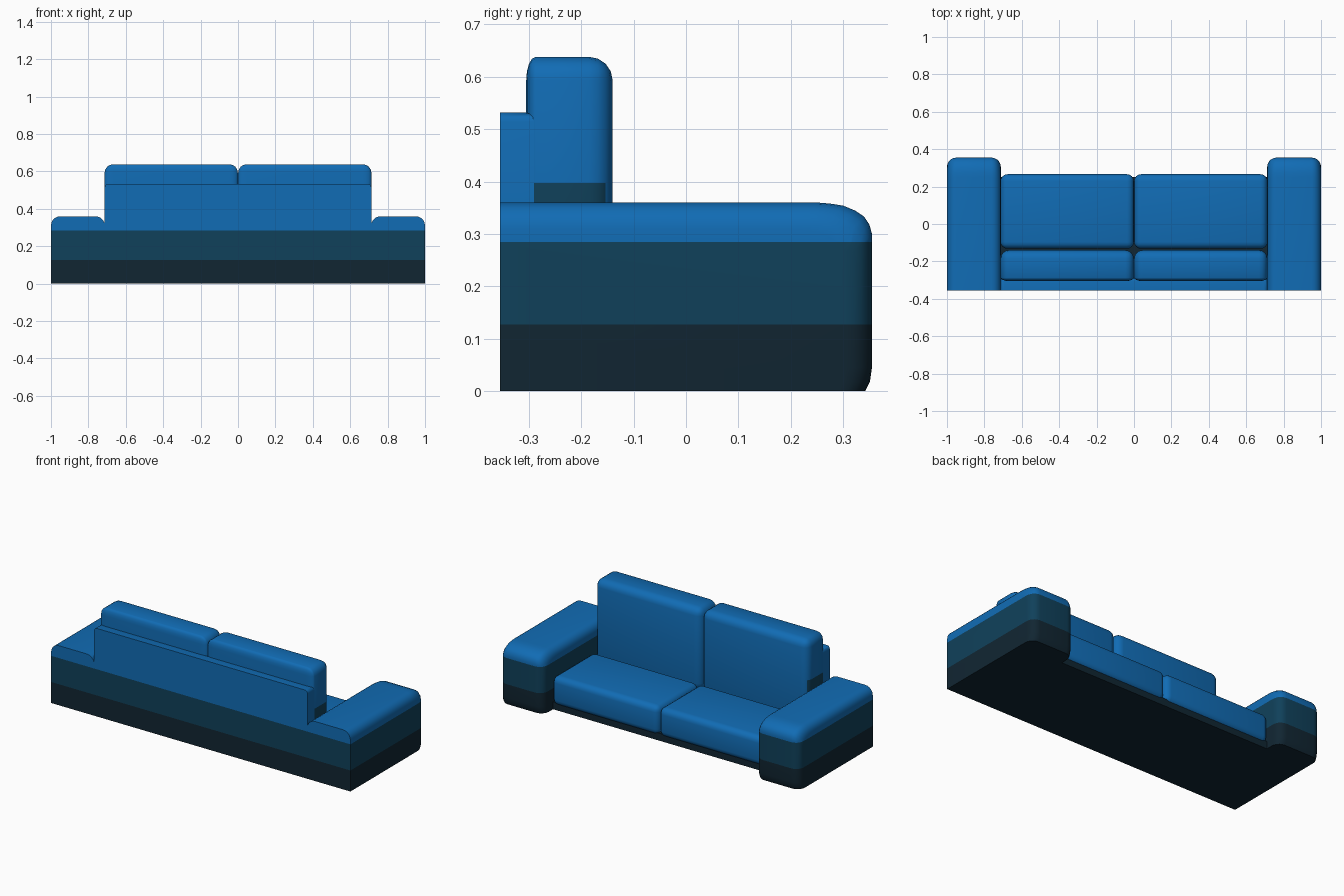
import bpy, bmesh, math
from mathutils import Vector

if "Cube" in bpy.data.objects:
    bpy.data.objects.remove(bpy.data.objects["Cube"])


def material(name, rgb):
    m = bpy.data.materials.new(name)
    m.diffuse_color = (*rgb, 1)
    m.use_nodes = True
    m.node_tree.nodes["Principled BSDF"].inputs["Base Color"].default_value = m.diffuse_color
    return m


BLUE, TEAL, DARK = 0, 1, 2
MATS = [material("blue fabric", (0.0056, 0.15, 0.46)),
        material("dark teal fabric", (0.005, 0.052, 0.103)),
        material("near black base", (0.0055, 0.019, 0.032))]
LOW, HIGH = 0.127, 0.285          # heights of the colour bands


def cut(bm, z):
    bmesh.ops.bisect_plane(bm, geom=bm.verts[:] + bm.edges[:] + bm.faces[:],
                           plane_co=(0, 0, z), plane_no=(0, 0, 1))


def band(f):
    z = f.calc_center_median().z
    return DARK if z < LOW else TEAL if z < HIGH else BLUE


def finish(name, bm, rule):
    bmesh.ops.recalc_face_normals(bm, faces=bm.faces[:])
    bm.normal_update()
    for f in bm.faces:
        f.material_index = rule(f)
        f.smooth = True
    me = bpy.data.meshes.new(name)
    bm.to_mesh(me)
    bm.free()
    for m in MATS:
        me.materials.append(m)
    me.set_sharp_from_angle(angle=math.radians(35))
    ob = bpy.data.objects.new(name, me)
    bpy.context.collection.objects.link(ob)
    return ob


def box(lo, hi):
    bm = bmesh.new()
    bmesh.ops.create_cube(bm, size=1)
    lo, hi = Vector(lo), Vector(hi)
    for v in bm.verts:
        v.co = Vector([(lo[i] + hi[i]) / 2 + v.co[i] * (hi[i] - lo[i]) for i in range(3)])
    return bm


def bevel(bm, edges, r, segs):
    bmesh.ops.bevel(bm, geom=edges, offset=r, segments=segs, profile=0.5, affect='EDGES')


# Arms: side profile lofted across x, with rounded top and front edges
PROFILE = [(-0.355, 0), (0.342, 0), (0.351, 0.018), (0.355, 0.045), (0.355, 0.30),
           (0.350, 0.318), (0.340, 0.333), (0.322, 0.345), (0.300, 0.354),
           (0.275, 0.358), (0.25, 0.36), (-0.355, 0.36)]
R = 0.05


def arm(name, x0, x1):
    bm = bmesh.new()
    steps = [math.radians(a) for a in (0, 18, 36, 54, 72, 90)]
    stations = [(x0 + R * (1 - math.cos(a)), R * (1 - math.sin(a))) for a in steps[::-1]]
    stations = [(x0 + R * (1 - math.cos(a)), R * (1 - math.cos(math.pi / 2 - a))) for a in steps]
    stations += [(x0 + x1 - x, d) for x, d in stations[::-1]]
    rings = []
    for x, d in stations:
        rings.append([bm.verts.new((x, y - d if y > 0 else y, z - d if z > 0.29 else z))
                      for y, z in PROFILE])
    n = len(PROFILE)
    for a, b in zip(rings, rings[1:]):
        for i in range(n):
            j = (i + 1) % n
            bm.faces.new((a[i], a[j], b[j], b[i]))
    bm.faces.new(rings[0])
    bm.faces.new(rings[-1])
    cut(bm, LOW)
    cut(bm, HIGH)
    finish(name, bm, band)


arm("left_arm", -1.0, -0.712)
arm("right_arm", 0.712, 1.0)

# Back panel with softened top edges, open flat at the rear
bm = box((-0.713, -0.355, 0), (0.713, -0.29, 0.532))
edges = [e for e in bm.edges if all(v.co.z > 0.5 for v in e.verts)
         and not all(v.co.y < -0.35 for v in e.verts)]
bevel(bm, edges, 0.018, 3)
cut(bm, LOW)
cut(bm, HIGH)
finish("back_panel", bm, band)

# Low base under the cushions
finish("base", box((-0.713, -0.30, 0), (0.713, 0.252, 0.045)), lambda f: DARK)

# Seat and back cushions, one pair per side
for side, label in ((-1, "left"), (1, "right")):
    xa, xb = sorted((side * 0.001, side * 0.713))

    bm = box((xa, -0.132, 0.03), (xb, 0.266, 0.205))
    bevel(bm, bm.edges[:], 0.036, 4)
    finish(label + "_seat_cushion", bm, lambda f: BLUE)

    bm = box((xa, -0.305, 0.14), (xb, -0.14, 0.638))
    bevel(bm, bm.edges[:], 0.045, 4)
    for v in bm.verts:                # tighter rounding on the rear edges
        if v.co.y < -0.259:
            v.co.y = -0.305 + (v.co.y + 0.305) * 0.4
    cut(bm, 0.397)

    def side_rule(f, s=side):         # shaded lower strip on the outer side
        return TEAL if f.normal.x * s > 0.8 and f.calc_center_median().z < 0.397 else BLUE
    finish(label + "_back_cushion", bm, side_rule)
